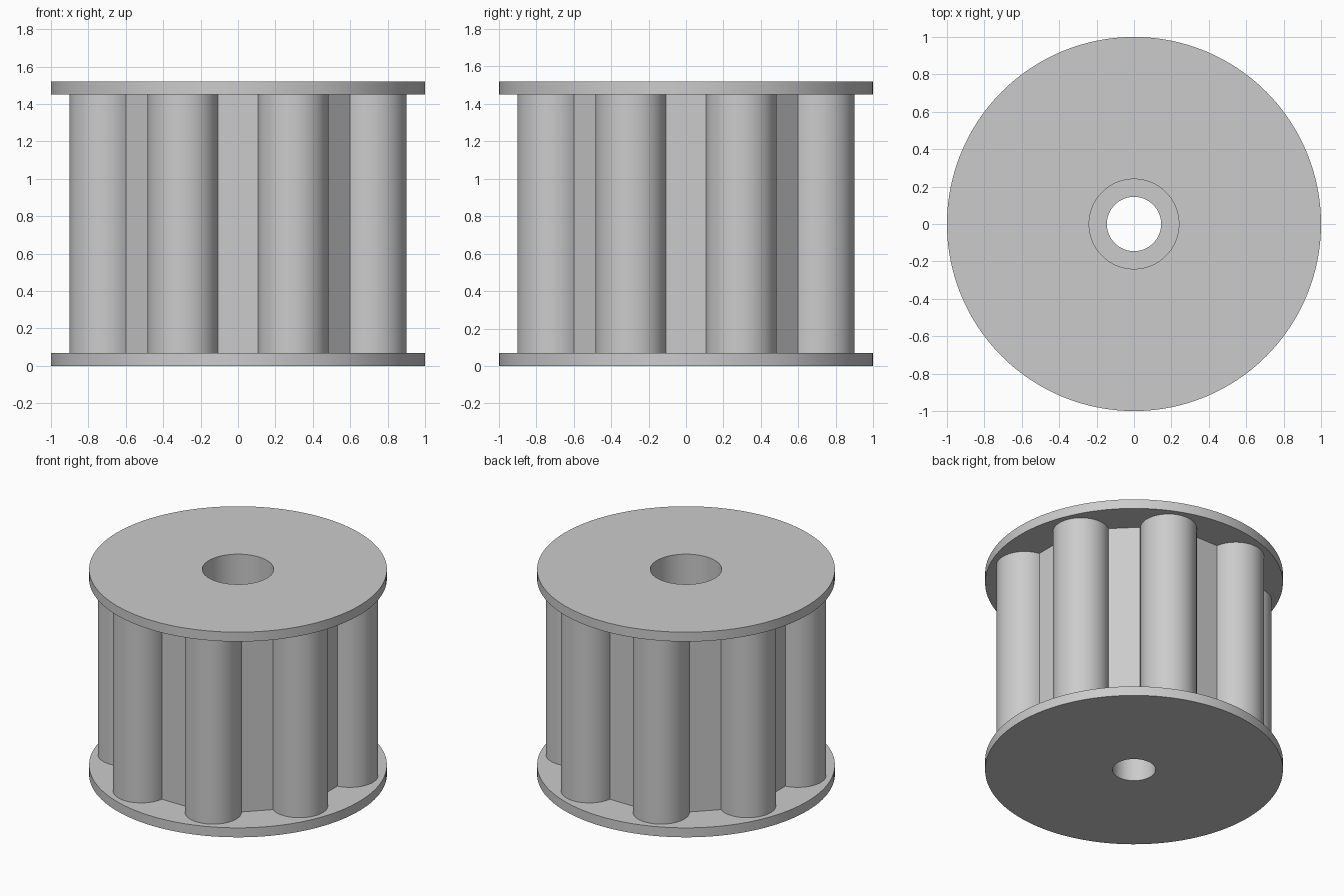
import bpy
import bmesh
import math

default = bpy.data.objects.get("Cube")
if default:
    bpy.data.objects.remove(default, do_unlink=True)

HEIGHT = 1.52
FLANGE = 0.07
BORE, POCKET, POCKET_FLOOR = 0.145, 0.24, 0.75
TEETH = 8
TOOTH_CENTRE, TOOTH_RADIUS, FLAT_DISTANCE = 0.77, 0.19, 0.74

grey = bpy.data.materials.new("plain grey")
grey.use_nodes = True
grey.diffuse_color = (0.6, 0.6, 0.6, 1)
grey.node_tree.nodes["Principled BSDF"].inputs["Base Color"].default_value = (0.6, 0.6, 0.6, 1)


def finish(bm, name):
    """Turn a bmesh into a named object, smooth with sharp edges kept."""
    bmesh.ops.recalc_face_normals(bm, faces=bm.faces)
    mesh = bpy.data.meshes.new(name)
    bm.to_mesh(mesh)
    bm.free()
    mesh.materials.append(grey)
    obj = bpy.data.objects.new(name, mesh)
    bpy.context.collection.objects.link(obj)
    bpy.ops.object.select_all(action="DESELECT")
    obj.select_set(True)
    bpy.context.view_layer.objects.active = obj
    bpy.ops.object.shade_smooth_by_angle(angle=math.radians(30))
    return obj


def lathe(profile, name, segments=128):
    """Revolve a closed (radius, height) profile around z."""
    bm = bmesh.new()
    verts = [bm.verts.new((r, 0, z)) for r, z in profile]
    edges = [bm.edges.new((v, verts[i - 1])) for i, v in enumerate(verts)]
    bmesh.ops.spin(bm, geom=verts + edges, cent=(0, 0, 0), axis=(0, 0, 1),
                   angle=math.tau, steps=segments, use_merge=True)
    bmesh.ops.remove_doubles(bm, verts=bm.verts, dist=0.0001)
    return finish(bm, name)


# Two flanges on a hollow hub, with a wide pocket above a narrow bore
top_inner = HEIGHT - FLANGE
lathe([(BORE, 0), (1, 0), (1, FLANGE), (0.4, FLANGE),
       (0.4, top_inner), (1, top_inner), (1, HEIGHT), (POCKET, HEIGHT),
       (POCKET, POCKET_FLOOR), (BORE, POCKET_FLOOR)], "flanges_and_hub")

# Toothed barrel: round teeth joined by flat valleys
half = math.pi / TEETH
sweep = half + math.acos((FLAT_DISTANCE - TOOTH_CENTRE * math.cos(half)) / TOOTH_RADIUS)
steps = 32
outline = []
for tooth in range(TEETH):
    facing = (2 * tooth + 1) * half
    for i in range(steps + 1):
        a = facing - sweep + 2 * sweep * i / steps
        outline.append((TOOTH_CENTRE * math.cos(facing) + TOOTH_RADIUS * math.cos(a),
                        TOOTH_CENTRE * math.sin(facing) + TOOTH_RADIUS * math.sin(a)))

bm = bmesh.new()
lower = [bm.verts.new((x, y, FLANGE)) for x, y in outline]
upper = [bm.verts.new((x, y, top_inner)) for x, y in outline]
for i in range(len(outline)):
    bm.faces.new((lower[i - 1], lower[i], upper[i], upper[i - 1]))
finish(bm, "toothed_barrel")
